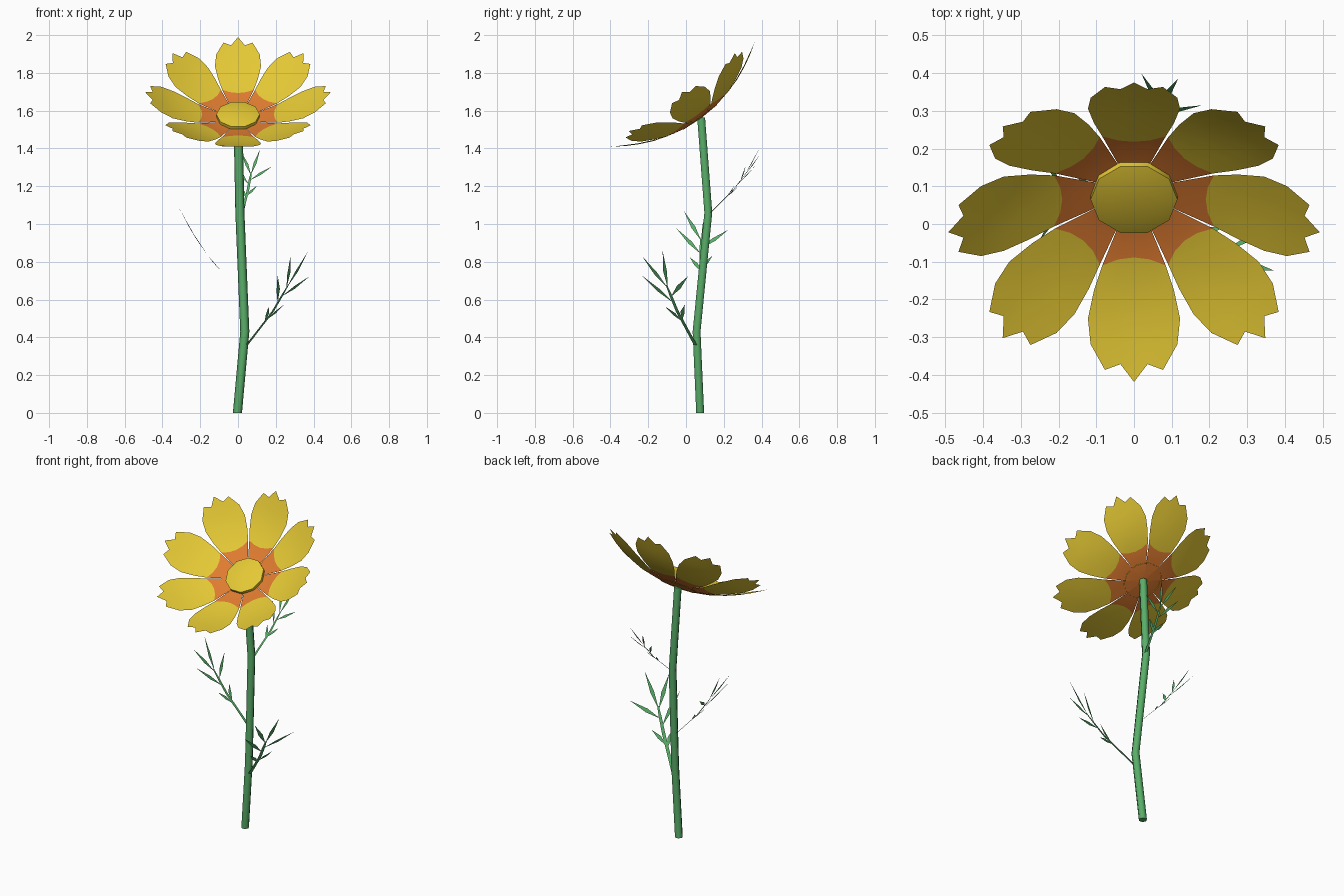
import bpy, math
from mathutils import Vector, Matrix

if "Cube" in bpy.data.objects:
    bpy.data.objects.remove(bpy.data.objects["Cube"])


def material(name, rgb):
    m = bpy.data.materials.new(name)
    m.diffuse_color = (*rgb, 1)
    m.use_nodes = True
    m.node_tree.nodes["Principled BSDF"].inputs["Base Color"].default_value = m.diffuse_color
    return m


GREEN = material("leaf_green", (0.10, 0.42, 0.14))
YELLOW = material("petal_yellow", (0.78, 0.58, 0.035))
ORANGE = material("petal_orange", (0.74, 0.20, 0.03))


def make(name, verts, faces, mats, smooth=None, rule=None):
    me = bpy.data.meshes.new(name)
    me.from_pydata(verts, [], faces)
    for m in mats:
        me.materials.append(m)
    ob = bpy.data.objects.new(name, me)
    bpy.context.collection.objects.link(ob)
    for i, p in enumerate(me.polygons):
        if rule:
            p.material_index = rule(i)
    if smooth:
        bpy.ops.object.select_all(action='DESELECT')
        bpy.context.view_layer.objects.active = ob
        ob.select_set(True)
        bpy.ops.object.shade_smooth_by_angle(angle=math.radians(smooth))
    return ob


# stem: hexagonal tube through a bent path
path = [(-0.003, 0.075, 0), (0.036, 0.056, 0.43), (0.01, 0.118, 1.06), (0, 0.08, 1.565)]
N = 6
verts, faces = [], []
for k, (x, y, z) in enumerate(path):
    for i in range(N):
        a = math.tau * i / N
        verts.append((x + 0.024 * math.cos(a), y + 0.024 * math.sin(a), z))
for k in range(len(path) - 1):
    for i in range(N):
        j = (i + 1) % N
        faces.append((k * N + i, k * N + j, k * N + N + j, k * N + N + i))
faces.append(tuple(reversed(range(N))))
faces.append(tuple(range(3 * N, 4 * N)))
make("stem", verts, faces, [GREEN], smooth=65)

# flower head frame: tilted towards the front
HEAD = Matrix.Translation((0, 0.08, 1.56)) @ Matrix.Rotation(math.radians(36.3), 4, 'X')

# petals: rows of (radius, half width, height), the last row is the notched tip
rows = [(0.0, 0.004, 0.0), (0.10, 0.041, 0.006), (0.19, 0.084, 0.026), (0.275, 0.106, 0.052),
        (0.345, 0.122, 0.083), (0.405, 0.115, 0.116)]
cols = [-1, -0.5, 0, 0.5, 1]
tip = [(-0.077, 0.465, 0.155), (-0.036, 0.452, 0.147), (0, 0.492, 0.172),
       (0.036, 0.452, 0.147), (0.077, 0.465, 0.155)]
verts, faces = [], []
for n in range(8):
    rot = HEAD @ Matrix.Rotation(math.tau * n / 8, 4, 'Z')
    base = len(verts)
    for k, (r, w, h) in enumerate(rows):
        for t in cols:
            rr = r + (0.022 * t * t if k == 2 else 0)
            verts.append(rot @ Vector((t * w, -rr, h + 0.006 * t * t * (k > 1))))
    verts += [rot @ Vector((x, -r, h)) for x, r, h in tip]
    for k in range(len(rows)):
        for c in range(4):
            a = base + k * 5 + c
            faces.append((a, a + 5, a + 6, a + 1))
make("petals", verts, faces, [YELLOW, ORANGE], smooth=60,
     rule=lambda i: 1 if i % 24 < 8 else 0)

# flower centre: low ten-sided button
verts, faces = [], []
for r, h in ((0.115, 0.006), (0.115, 0.026), (0.07, 0.036)):
    for i in range(10):
        a = math.tau * i / 10
        verts.append(HEAD @ Vector((r * math.cos(a), r * math.sin(a), h)))
for k in range(2):
    for i in range(10):
        j = (i + 1) % 10
        faces.append((k * 10 + i, k * 10 + j, k * 10 + 10 + j, k * 10 + 10 + i))
faces.append(tuple(range(20, 30)))
make("flower_centre", verts, faces, [YELLOW], smooth=40)

# feathery leaves: flat blades on a curved rib, in (along, across) coordinates
rib = [(0, 0, 0), (0.4, 0.16, 0.17), (0.75, 0.26, 0.31), (1, 0.34, 0.46)]
# leaflets: start along, end along, end across
leaflets = [(0.58, 0.80, 0.145), (0.50, 0.81, -0.13), (0.68, 0.96, -0.09),
            (0.28, 0.46, -0.06), (0.30, 0.48, 0.06), (0.68, 1.0, 0.04)]


def along(s):
    for (s0, x0, z0), (s1, x1, z1) in zip(rib, rib[1:]):
        if s <= s1:
            f = (s - s0) / (s1 - s0)
            return x0 + f * (x1 - x0), z0 + f * (z1 - z0)


def leaf(name, base, azimuth, scale, reach, side):
    a = math.radians(azimuth)
    out = Vector((math.cos(a), math.sin(a), 0)) * scale * reach
    across = Vector((math.sin(a), -math.cos(a), 0)) * side * scale
    up = Vector((0, 0, scale))

    def place(s, t):
        x, z = along(s)
        return Vector(base) + out * x + up * z + across * t

    verts, faces = [], []
    # central rib
    ribs = [(0, 0.010), (0.2, 0.009), (0.4, 0.009), (0.6, 0.008), (0.72, 0.004)]
    for s, w in ribs:
        verts += [place(s, -w), place(s, w)]
    for k in range(len(ribs) - 1):
        faces.append((2 * k, 2 * k + 1, 2 * k + 3, 2 * k + 2))
    # side and end blades
    for s0, s1, t in leaflets:
        p, q = place(s0, 0), place(s1, t)
        mid = place(s0 + 0.5 * (s1 - s0), t * 0.45)
        normal = across.cross(q - p) if abs(t) < 0.001 else (place(s1, 0) - p).cross(across)
        wide = normal.cross(q - p).normalized() * 0.011 * scale
        n = len(verts)
        verts += [p, mid + wide, q, mid - wide]
        faces.append((n, n + 1, n + 2, n + 3))
    make(name, verts, faces, [GREEN])


leaf("lower_leaf", (0.04, 0.055, 0.35), -35, 1.1, 1.0, -1)
leaf("middle_leaf", (0.025, 0.08, 0.63), 180, 1.0, 1.0, 1)
leaf("upper_leaf", (0.02, 0.12, 1.05), 76, 0.75, 1.1, 1)
